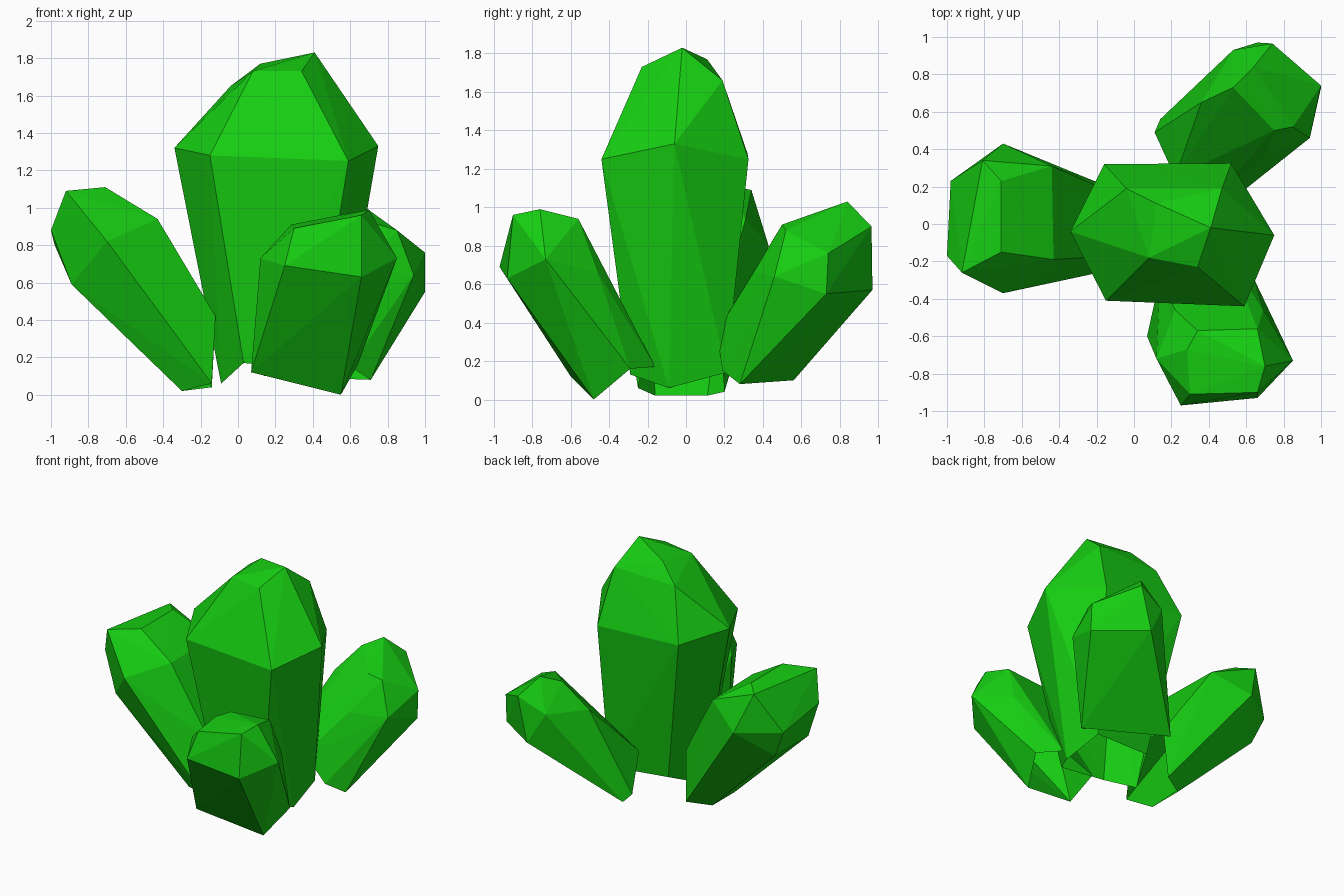
import bpy, bmesh

green = bpy.data.materials.new("crystal_green")
green.diffuse_color = (0.008, 0.61, 0.006, 1)


def crystal(name, base, shoulder, crown):
    """Faceted crystal: base ring, wider shoulder ring and cut crown, skinned convexly, open below."""
    bm = bmesh.new()
    foot = {bm.verts.new(p) for p in base}
    for p in shoulder + crown:
        bm.verts.new(p)
    bmesh.ops.convex_hull(bm, input=bm.verts[:])
    bmesh.ops.recalc_face_normals(bm, faces=bm.faces[:])
    # Open the underside
    under = [f for f in bm.faces if all(v in foot for v in f.verts)]
    bmesh.ops.delete(bm, geom=under, context='FACES')
    spare = [v for v in bm.verts if not v.link_faces]
    bmesh.ops.delete(bm, geom=spare, context='VERTS')
    mesh = bpy.data.meshes.new(name)
    bm.to_mesh(mesh)
    bm.free()
    mesh.materials.append(green)
    obj = bpy.data.objects.new(name, mesh)
    bpy.context.collection.objects.link(obj)
    return obj


# Tall upright crystal
crystal("main_crystal",
        [(-.09, -.08, .06), (.03, -.29, .17), (.41, -.29, .13),
         (.53, -.09, .06), (.50, .21, .14), (.03, .17, .17)],
        [(-.34, -.04, 1.32), (-.15, -.41, 1.28), (.59, -.44, 1.25),
         (.75, -.06, 1.33), (.52, .325, 1.25), (-.16, .32, 1.28)],
        [(.41, -.02, 1.83), (.34, -.23, 1.73), (.08, -.18, 1.73),
         (.12, .11, 1.77), (-.04, .19, 1.65), (.47, .19, 1.66)])

# Crystal leaning left
crystal("left_crystal",
        [(-.30, -.16, .02), (-.30, .11, .02), (-.14, .20, .04),
         (-.14, -.25, .06), (-.12, -.17, .42), (-.12, .17, .42), (-.10, -.2, .12)],
        [(-.44, .31, .94), (-.43, -.19, .94), (-.70, -.37, .82),
         (-.70, .43, .80), (-.89, -.20, .59), (-.89, .20, .59)],
        [(-.71, .23, 1.11), (-.71, -.15, 1.11), (-.92, -.26, 1.09),
         (-.81, .34, 1.09), (-1, -.17, .88), (-.98, .23, .80)])

# Crystal leaning to the front
crystal("front_crystal",
        [(.07, -.60, .12), (.55, -.48, 0), (.64, -.29, .16),
         (.50, -.16, .17), (.14, -.28, .16)],
        [(.25, -.97, .69), (.66, -.93, .63), (.85, -.73, .73),
         (.12, -.72, .73), (.22, -.46, .66), (.69, -.46, .66)],
        [(.30, -.91, .89), (.66, -.90, .96), (.70, -.76, .99),
         (.66, -.56, .94), (.34, -.57, .92), (.285, -.67, .91)])

# Crystal leaning to the back right
crystal("back_crystal",
        [(.71, .28, .08), (.14, .56, .10), (.11, .49, .14),
         (.60, .19, .15), (.22, .25, .35), (.45, .16, .35)],
        [(1, .73, .55), (.66, .97, .57), (.94, .46, .64),
         (.53, .93, .80), (.36, .65, .78), (.69, .35, .66)],
        [(.64, .84, 1.03), (.53, .73, .98), (.75, .50, .91),
         (.85, .52, .88), (1, .74, .76), (.74, .965, .90)])
